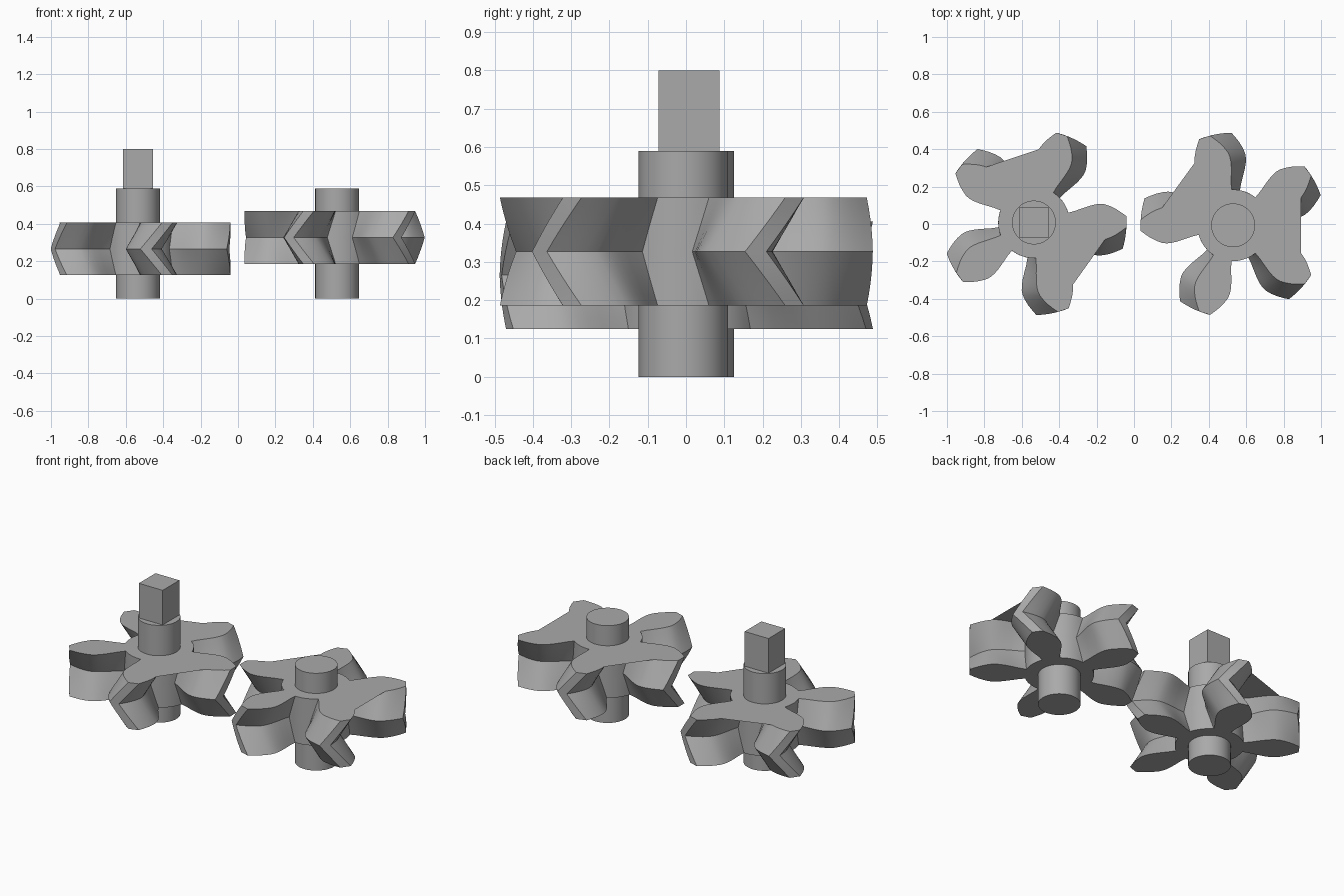
import bpy, bmesh, math

if "Cube" in bpy.data.objects:
    bpy.data.objects.remove(bpy.data.objects["Cube"])

steel = bpy.data.materials.new("plain grey")
steel.diffuse_color = (0.4, 0.4, 0.4, 1)
steel.use_nodes = True
steel.node_tree.nodes["Principled BSDF"].inputs["Base Color"].default_value = steel.diffuse_color

TEETH = 5
TWIST = math.radians(13.5)
# half of a tooth: (distance along its axis, half width)
HALF_TOOTH = [(0.184, 0.051), (0.22, 0.060), (0.26, 0.074), (0.30, 0.087),
              (0.33, 0.094), (0.355, 0.0965), (0.38, 0.094), (0.41, 0.083),
              (0.44, 0.068), (0.47, 0.048), (0.494, 0.030)]


def finish(obj):
    obj.data.materials.append(steel)
    bpy.ops.object.select_all(action='DESELECT')
    obj.select_set(True)
    bpy.context.view_layer.objects.active = obj
    bpy.ops.object.shade_smooth_by_angle(angle=math.radians(25))


def gear_outline():
    """Counter-clockwise outline as (radius, angle), with arcs between teeth."""
    half = [(math.hypot(x, w), math.atan2(w, x)) for x, w in HALF_TOOTH]
    pitch = 2 * math.pi / TEETH
    root_r, root_a = half[0]
    points = []
    for i in range(TEETH):
        a = i * pitch
        points += [(r, a - h) for r, h in half]
        points += [(r, a + h) for r, h in reversed(half)]
        gap = pitch - 2 * root_a
        points += [(root_r, a + root_a + gap * k / 6) for k in range(1, 6)]
    return points


def herringbone_gear(name, cx, cy, z0, z1, turn, steps=5):
    bm = bmesh.new()
    outline = gear_outline()
    rings = []
    for k in range(2 * steps + 1):
        t = k / (2 * steps)
        a0 = math.radians(turn) - TWIST * (1 - abs(2 * t - 1))
        rings.append([bm.verts.new((cx + r * math.cos(a + a0),
                                    cy + r * math.sin(a + a0),
                                    z0 + (z1 - z0) * t)) for r, a in outline])
    n = len(outline)
    for low, high in zip(rings, rings[1:]):
        for i in range(n):
            j = (i + 1) % n
            bm.faces.new((low[i], low[j], high[j], high[i]))
    caps = [bm.faces.new(list(reversed(rings[0]))), bm.faces.new(rings[-1])]
    bmesh.ops.triangulate(bm, faces=caps)
    mesh = bpy.data.meshes.new(name)
    bm.to_mesh(mesh)
    bm.free()
    obj = bpy.data.objects.new(name, mesh)
    bpy.context.collection.objects.link(obj)
    finish(obj)


def shaft(name, cx, cy):
    bpy.ops.mesh.primitive_cylinder_add(vertices=64, radius=0.117, depth=0.59,
                                        location=(cx, cy, 0.295))
    obj = bpy.context.object
    obj.name = name
    finish(obj)


# driving gear with its square drive end
LEFT = (-0.535, 0.008)
herringbone_gear("drive_gear", *LEFT, 0.125, 0.406, 0.5)
shaft("drive_shaft", *LEFT)
bpy.ops.mesh.primitive_cube_add(size=1, location=(*LEFT, 0.69))
square = bpy.context.object
square.name = "square_drive_end"
square.scale = (0.16, 0.16, 0.22)
bpy.ops.object.transform_apply(location=False, rotation=False, scale=True)
finish(square)

# driven gear
RIGHT = (0.53, -0.007)
herringbone_gear("driven_gear", *RIGHT, 0.186, 0.468, 36)
shaft("driven_shaft", *RIGHT)
